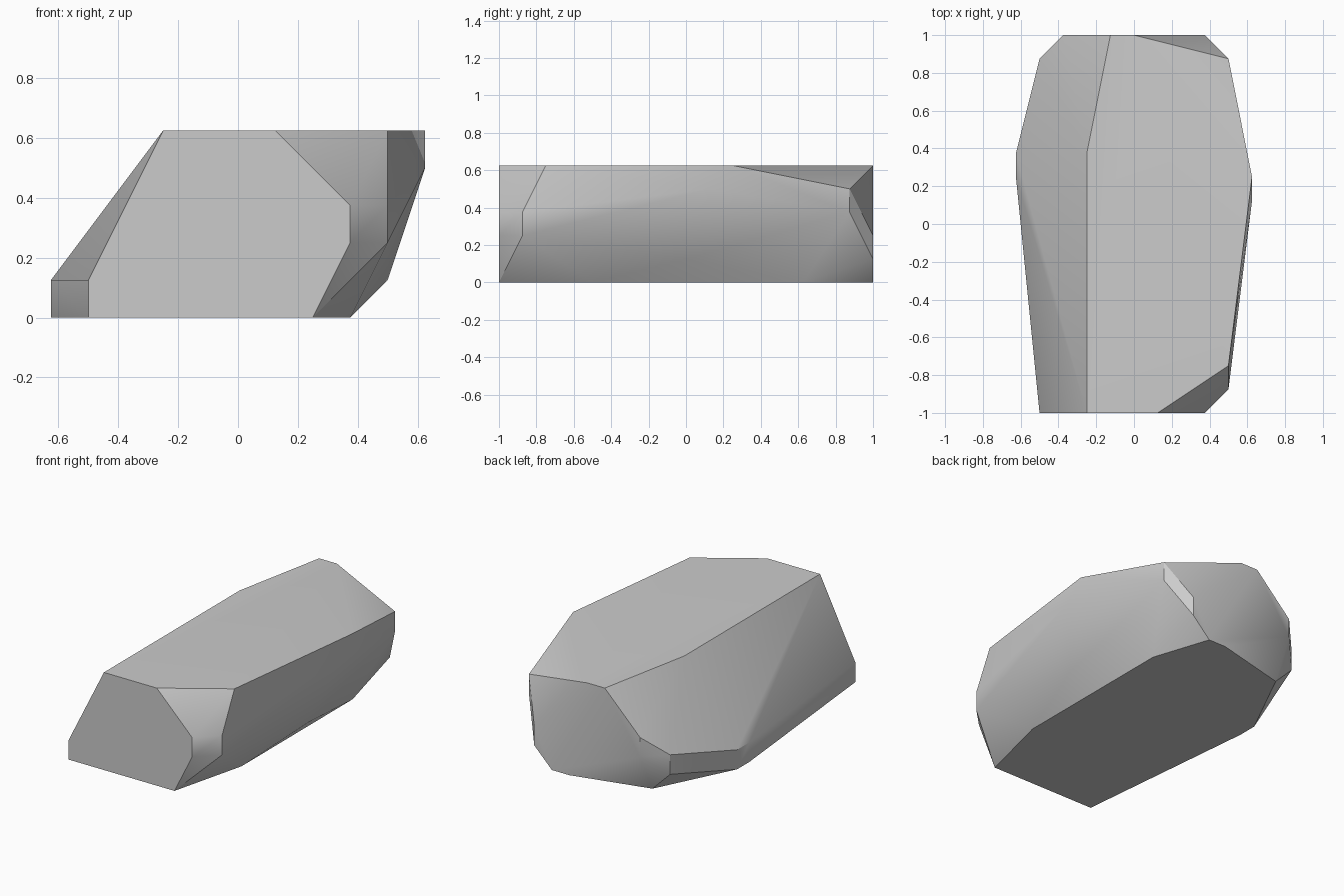
import bpy
import bmesh
import math

cube = bpy.data.objects.get("Cube")
if cube:
    bpy.data.objects.remove(cube, do_unlink=True)

UNIT = 1 / 8  # the stone is cut on a grid of eighths

# Flat cuts as outlines in their own plane
front_cut = [(-2, 5), (1, 5), (3, 3), (3, 2), (2, 0), (-4, 0), (-4, 1)]
back_cut = [(0, 5), (-1, 5), (-3, 3), (-3, 2), (1, 0), (2, 0), (3, 1), (3, 2)]
top_corners = [(4, -6), (5, 2), (-2, 3)]
base_corners = [(3, -4), (3, 5), (-3, 7), (-5, 3), (-5, 2)]

# Corners of the bevelled flanks
left_flank = [(4, -7, 3), (4, -7, 2), (5, 1, 4), (4, 0, 1), (4, 7, 4), (4, 7, 3)]
right_flank = [(-4, 7, 2), (-4, 7, 1), (-5, 3, 1), (-5, 2, 1)]

corners = [(x, -8, z) for x, z in front_cut]
corners += [(x, 8, z) for x, z in back_cut]
corners += [(x, y, 5) for x, y in top_corners]
corners += [(x, y, 0) for x, y in base_corners]
corners += left_flank + right_flank


def make_material(name, color):
    material = bpy.data.materials.new(name)
    material.use_nodes = True
    material.diffuse_color = color
    shader = next(n for n in material.node_tree.nodes if n.type == "BSDF_PRINCIPLED")
    shader.inputs["Base Color"].default_value = color
    return material


def make_hull(name, points, material):
    """Wrap the corners in a convex skin and merge its coplanar triangles."""
    bm = bmesh.new()
    for point in points:
        bm.verts.new([c * UNIT for c in point])
    bmesh.ops.convex_hull(bm, input=bm.verts[:])
    loose = [v for v in bm.verts if not v.link_faces]
    bmesh.ops.delete(bm, geom=loose, context="VERTS")
    bmesh.ops.dissolve_limit(
        bm, angle_limit=math.radians(0.5), verts=bm.verts[:], edges=bm.edges[:]
    )
    bmesh.ops.recalc_face_normals(bm, faces=bm.faces[:])
    mesh = bpy.data.meshes.new(name)
    bm.to_mesh(mesh)
    bm.free()
    mesh.materials.append(material)
    obj = bpy.data.objects.new(name, mesh)
    bpy.context.collection.objects.link(obj)
    return obj


# Stone body, softly shaded across shallow edges
stone = make_hull("stone", corners, make_material("pale grey stone", (0.6, 0.6, 0.6, 1)))
bpy.ops.object.select_all(action="DESELECT")
stone.select_set(True)
bpy.context.view_layer.objects.active = stone
bpy.ops.object.shade_smooth_by_angle(angle=math.radians(30))
